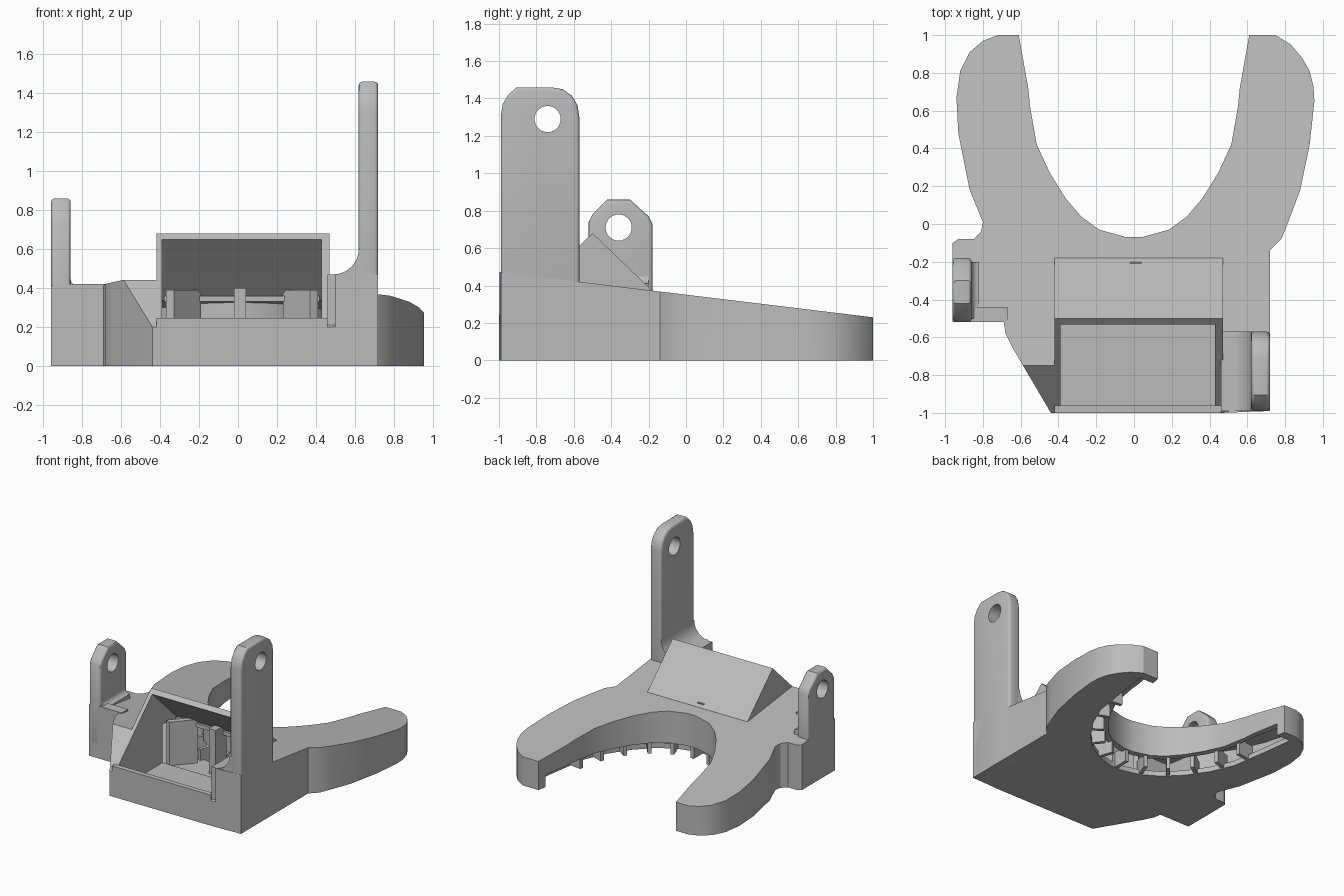
import bpy, bmesh, math
from mathutils import Vector, Matrix

if "Cube" in bpy.data.objects:
    bpy.data.objects.remove(bpy.data.objects["Cube"], do_unlink=True)

grey = bpy.data.materials.new("plain grey")
grey.use_nodes = True
grey.diffuse_color = (0.5, 0.5, 0.5, 1)
grey.node_tree.nodes["Principled BSDF"].inputs["Base Color"].default_value = (0.5, 0.5, 0.5, 1)


def top_z(y):
    return 0.351 - 0.121 * y


def prism(name, pts, axis, lo, hi):
    """Extrude a 2D profile along an axis; hi may be a function of the point."""
    place = {"x": lambda p, a: (a, p[0], p[1]),
             "y": lambda p, a: (p[0], a, p[1]),
             "z": lambda p, a: (p[0], p[1], a)}[axis]
    bm = bmesh.new()
    low = [bm.verts.new(place(p, lo)) for p in pts]
    high = [bm.verts.new(place(p, hi(p) if callable(hi) else hi)) for p in pts]
    bm.faces.new(low)
    bm.faces.new(high)
    for i in range(len(pts)):
        j = (i + 1) % len(pts)
        bm.faces.new((low[i], low[j], high[j], high[i]))
    bmesh.ops.recalc_face_normals(bm, faces=bm.faces)
    mesh = bpy.data.meshes.new(name)
    bm.to_mesh(mesh)
    bm.free()
    mesh.materials.append(grey)
    ob = bpy.data.objects.new(name, mesh)
    bpy.context.collection.objects.link(ob)
    return ob


def box(name, x0, x1, y0, y1, z0, z1):
    return prism(name, [(x0, y0), (x1, y0), (x1, y1), (x0, y1)], "z", z0, z1)


def select(ob):
    bpy.ops.object.select_all(action="DESELECT")
    ob.select_set(True)
    bpy.context.view_layer.objects.active = ob


def combine(ob, tool, operation="DIFFERENCE"):
    mod = ob.modifiers.new("cut", "BOOLEAN")
    mod.operation, mod.solver, mod.object = operation, "EXACT", tool
    select(ob)
    bpy.ops.object.modifier_apply(modifier=mod.name)
    bpy.data.objects.remove(tool, do_unlink=True)


def mirrored(half):
    return half + [(-x, y) for x, y in reversed(half) if x > 0]


def circle(cx, cy, r, n=28):
    return [(cx + r * math.cos(2 * math.pi * i / n), cy + r * math.sin(2 * math.pi * i / n))
            for i in range(n)]


def fillet(corner_x, corner_z, r, side, n=8):
    """Concave fillet profile against a wall at corner_x."""
    arc = [(corner_x + side * r * (1 - math.sin(t)), corner_z + r * (1 - math.cos(t)))
           for t in [i * math.pi / 2 / n for i in range(n + 1)]]
    return arc


# Body: forked outline with a gently sloping top
inner = [(0.61, 1), (0.56, 0.72), (0.55, 0.62), (0.515, 0.42), (0.445, 0.27),
         (0.365, 0.14), (0.28, 0.04), (0.185, -0.03), (0.04, -0.07)]
outline = [(-0.44, -1), (0.46, -1), (0.72, -0.99), (0.72, -0.14), (0.78, -0.08),
           (0.82, 0.02), (0.88, 0.18), (0.93, 0.42), (0.955, 0.65), (0.95, 0.73),
           (0.93, 0.81), (0.89, 0.88), (0.83, 0.95), (0.75, 1)]
outline += mirrored(inner)
outline += [(-0.72, 1), (-0.8, 0.97), (-0.87, 0.91), (-0.92, 0.81), (-0.94, 0.67),
            (-0.93, 0.48), (-0.87, 0.18), (-0.8, 0.01), (-0.81, -0.04), (-0.85, -0.08),
            (-0.93, -0.08), (-0.96, -0.1), (-0.96, -0.52), (-0.69, -0.52),
            (-0.68, -0.58), (-0.64, -0.66)]
body = prism("duct_body", outline, "z", 0, lambda p: top_z(p[1]))

# Hood over the inlet, then the sloped inlet face
hood = prism("hood", [(-0.18, 0.1), (-0.18, 0.373), (-0.5, 0.68), (-0.95, 0.68), (-0.95, 0.1)],
             "x", -0.42, 0.47)
combine(body, hood, "UNION")
combine(body, prism("face_cutter", [(-1.1, 0.104), (-0.4, 0.776), (-0.4, 1.2), (-1.1, 1.2)],
                    "x", -1.2, 0.5))

# Hollow inside: inlet chamber and both arms
combine(body, prism("inlet_cutter", [(-0.96, 0.05), (-0.96, 0.8), (-0.69, 0.8), (-0.27, 0.4),
                                     (-0.2, 0.33), (-0.2, 0.05)], "x", -0.39, 0.43))
arm = [(0.66, -0.4), (0.66, -0.1), (0.75, 0.03), (0.82, 0.2), (0.88, 0.45), (0.9, 0.65),
       (0.86, 0.84), (0.74, 0.95), (0.66, 0.95), (0.6, 0.7), (0.56, 0.4), (0.485, 0.24),
       (0.4, 0.11), (0.3, -0.01), (0.19, -0.08), (0.04, -0.12)]
combine(body, prism("arm_cutter", mirrored(arm), "z", 0.04, lambda p: top_z(p[1]) - 0.04))

# Air slot under the inner curved wall
slot = [(0.72, 0.93), (0.69, 0.7), (0.64, 0.38), (0.56, 0.2), (0.45, 0.04),
        (0.33, -0.08), (0.2, -0.16), (0.05, -0.2)]
combine(body, prism("slot_cutter", mirrored(slot), "z", -0.05, 0.1))
parts = [body]

# Guide vanes around the slot
for i in range(11):
    t = math.radians(190 + 16 * i)
    out = Vector((math.cos(t) / 0.56, math.sin(t) / 0.72, 0)).normalized()
    vane = box(f"slot_vane_{i + 1}", 0.01, 0.16, -0.014, 0.014, 0.005, 0.13)
    turn = Matrix.Rotation(math.atan2(out.y, out.x), 4, "Z")
    vane.data.transform(Matrix.Translation((0.56 * math.cos(t), 0.65 + 0.72 * math.sin(t), 0)) @ turn)
    parts.append(vane)

# Vanes inside the inlet
parts.append(box("inlet_centre_vane", -0.02, 0.04, -0.34, -0.2, 0.04, 0.4))
for name, s in (("left", 1), ("right", -1)):
    pts = [(0.02 + s * x, y) for x, y in ((0.21, -0.24), (0.25, -0.22), (0.39, -0.38), (0.35, -0.4))]
    parts.append(prism(f"inlet_{name}_vane", pts, "z", 0.04, 0.39))
parts.append(box("inlet_crossbar", -0.38, 0.42, -0.25, -0.22, 0.33, 0.36))

# Front lip
parts.append(box("front_lip", -0.42, 0.46, -1, -0.96, 0, 0.245))


def lug(name, profile, x0, x1, hole):
    ob = prism(name, profile, "x", x0, x1)
    bev = ob.modifiers.new("edge", "BEVEL")
    bev.width, bev.segments, bev.limit_method = 0.018, 3, "ANGLE"
    bev.angle_limit = math.radians(60)
    select(ob)
    bpy.ops.object.modifier_apply(modifier=bev.name)
    combine(ob, prism("hole_cutter", circle(*hole, 0.07), "x", x0 - 0.1, x1 + 0.1))
    parts.append(ob)


# Tall mounting post with its filleted base
lug("tall_post", [(-0.99, 0), (-0.99, 1.31), (-0.98, 1.37), (-0.95, 1.42), (-0.905, 1.46),
                  (-0.72, 1.46), (-0.66, 1.45), (-0.61, 1.415), (-0.58, 1.365), (-0.57, 1.3),
                  (-0.57, 0)], 0.62, 0.72, (-0.74, 1.29))
base = [(0.64, 0), (0.64, 0.6)] + fillet(0.62, 0.47, 0.13, -1)[::-1]
parts.append(prism("post_base", base + [(0.46, 0.47), (0.46, 0)], "y", -0.99, -0.57))

# Short mounting ear with its small fillet
lug("short_ear", [(-0.52, 0.1), (-0.52, 0.74), (-0.5, 0.78), (-0.42, 0.86), (-0.3, 0.86),
                  (-0.2, 0.77), (-0.18, 0.73), (-0.18, 0.1)], -0.96, -0.86, (-0.36, 0.71))
ear = [(-0.87, 0.3), (-0.87, 0.45)] + fillet(-0.86, 0.41, 0.04, 1)[::-1]
parts.append(prism("ear_fillet", ear + [(-0.82, 0.3)], "y", -0.5, -0.2))
parts.append(box("ear_step", -0.87, -0.67, -0.52, -0.44, 0.2, 0.42))

for ob in parts:
    select(ob)
    bpy.ops.object.shade_smooth_by_angle(angle=math.radians(30))
